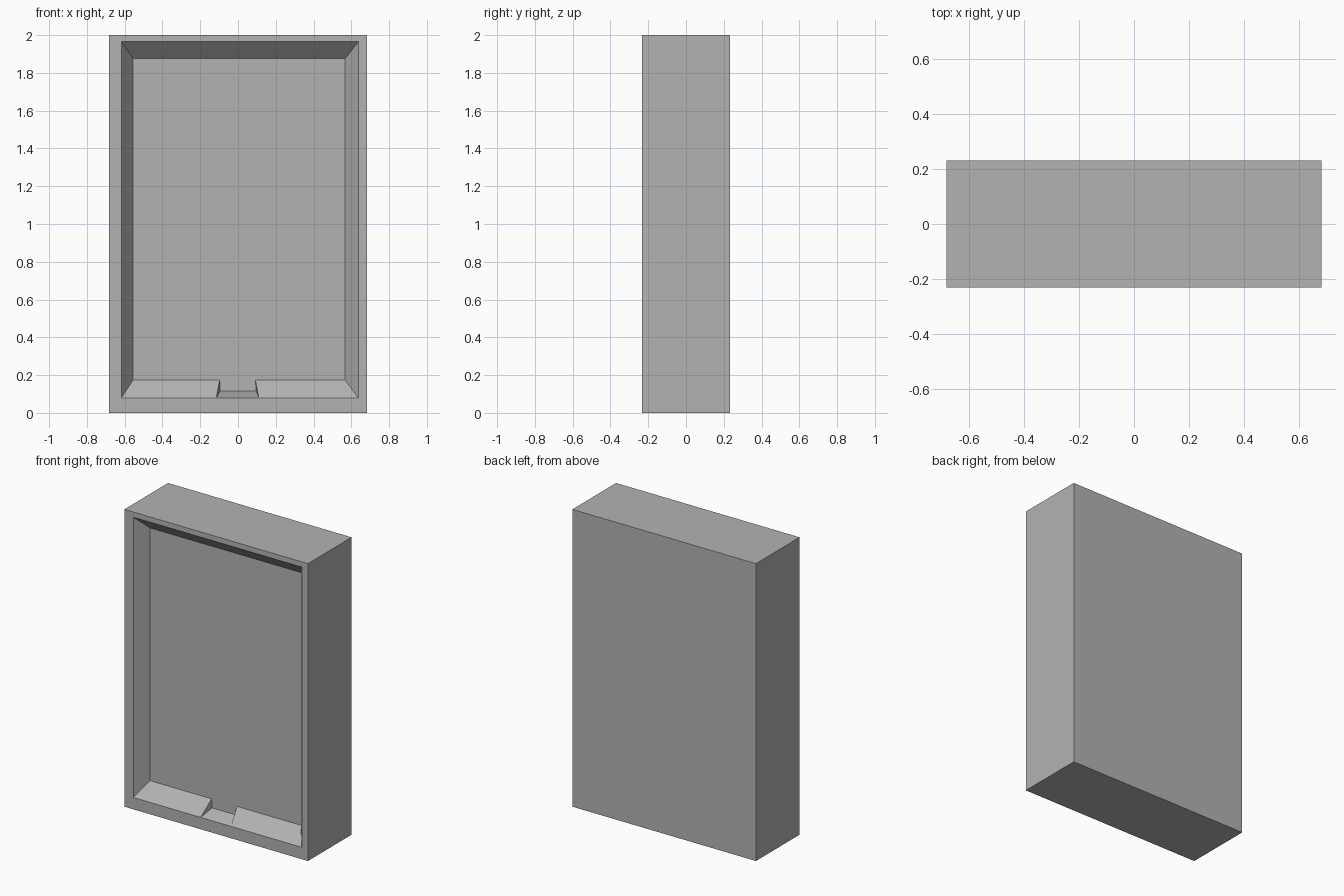
import bpy
import bmesh

cube = bpy.data.objects.get("Cube")
if cube:
    bpy.data.objects.remove(cube, do_unlink=True)

# Overall size and the depth of the tapered recess
HALF_W, HALF_D, HEIGHT = 0.683, 0.232, 2.0
FRONT, BACK = -HALF_D, HALF_D
FLOOR = FRONT + 0.09

grey = bpy.data.materials.new("plain grey")
grey.use_nodes = True
colour = (0.45, 0.45, 0.45, 1)
grey.diffuse_color = colour
grey.node_tree.nodes["Principled BSDF"].inputs["Base Color"].default_value = colour

bm = bmesh.new()


def ring(points, y):
    """Add a ring of vertices from x, z pairs at one depth."""
    return [bm.verts.new((x, y, z)) for x, z in points]


outline = [(-HALF_W, 0), (HALF_W, 0), (HALF_W, HEIGHT), (-HALF_W, HEIGHT)]
front = ring(outline, FRONT)
back = ring(outline, BACK)

# Opening at the front: bottom left, notch, bottom right, top right, top left
mouth = ring([(-0.617, 0.08), (-0.115, 0.08), (0.11, 0.08),
              (0.637, 0.08), (0.637, 1.965), (-0.617, 1.965)], FRONT)

# Recess floor, whose lower edge dips into the notch
inner = ring([(-0.555, 0.175), (-0.097, 0.175), (-0.094, 0.115), (0.097, 0.115),
              (0.0915, 0.175), (0.567, 0.175), (0.567, 1.875), (-0.555, 1.875)], FLOOR)

# Outer shell
for i in range(4):
    j = (i + 1) % 4
    bm.faces.new((front[i], front[j], back[j], back[i]))
bm.faces.new(back)

# Flat front rim; the bottom strip carries the notch points
corners = [mouth[0], mouth[3], mouth[4], mouth[5]]
bm.faces.new((front[0], front[1], mouth[3], mouth[2], mouth[1], mouth[0]))
for i in range(1, 4):
    j = (i + 1) % 4
    bm.faces.new((front[i], front[j], corners[j], corners[i]))

# Recess walls: two sills, notch cheeks and ramp, sides and top
m, n = mouth, inner
for face in [(m[0], m[1], n[1], n[0]), (m[1], n[2], n[1]),
             (m[1], m[2], n[3], n[2]), (m[2], n[4], n[3]),
             (m[2], m[3], n[5], n[4]), (m[3], m[4], n[6], n[5]),
             (m[4], m[5], n[7], n[6]), (m[5], m[0], n[0], n[7])]:
    bm.faces.new(face)
bm.faces.new(inner)

bmesh.ops.recalc_face_normals(bm, faces=bm.faces)
mesh = bpy.data.meshes.new("recessed_box")
bm.to_mesh(mesh)
bm.free()
mesh.materials.append(grey)
box = bpy.data.objects.new("recessed_box", mesh)
bpy.context.collection.objects.link(box)
